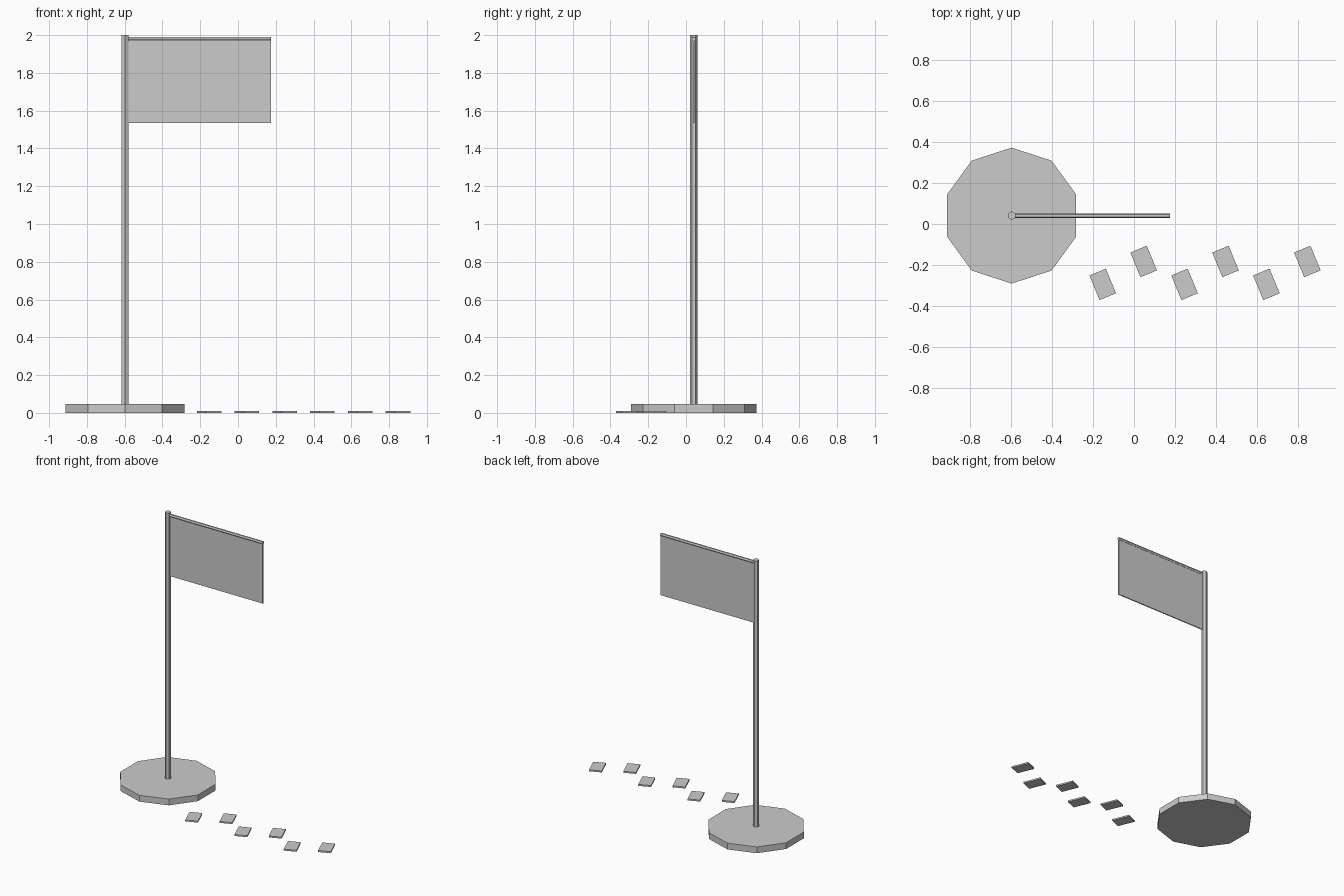
import bpy
from math import pi, radians

cube = bpy.data.objects.get("Cube")
if cube:
    bpy.data.objects.remove(cube, do_unlink=True)

# Single plain grey
grey = bpy.data.materials.new("plain_grey")
grey.use_nodes = True
colour = (0.6, 0.6, 0.6, 1)
grey.diffuse_color = colour
grey.node_tree.nodes["Principled BSDF"].inputs["Base Color"].default_value = colour


def finish(name):
    obj = bpy.context.object
    obj.name = name
    obj.data.materials.append(grey)
    return obj


def prism(name, sides, radius, length, centre, rotation=(0, 0, 0)):
    bpy.ops.mesh.primitive_cylinder_add(vertices=sides, radius=radius, depth=length,
                                        location=centre, rotation=rotation)
    return finish(name)


def box(name, size, centre, turn=0):
    bpy.ops.mesh.primitive_cube_add(size=1, location=centre, rotation=(0, 0, turn))
    obj = finish(name)
    obj.scale = size
    return obj


POLE_X, POLE_Y = -0.598, 0.041
FLAG_LEFT, FLAG_RIGHT = -0.598, 0.175
flag_mid = (FLAG_LEFT + FLAG_RIGHT) / 2
flag_len = FLAG_RIGHT - FLAG_LEFT

# Ten-sided base and six-sided pole
prism("base", 10, 0.332, 0.046, (POLE_X, POLE_Y, 0.023))
prism("pole", 6, 0.021, 1.96, (POLE_X, POLE_Y, 1.02))

# Banner hanging from a thin crossbar
prism("crossbar", 6, 0.0115, flag_len, (flag_mid, POLE_Y, 1.979), (0, pi / 2, 0))
box("banner", (flag_len, 0.008, 0.44), (flag_mid, POLE_Y, 1.755))

# Trail of alternating stepping plates
for i in range(6):
    y = -0.183 if i % 2 else -0.295
    box(f"step_plate_{i + 1}", (0.087, 0.13, 0.011), (-0.153 + 0.2 * i, y, 0.0055), radians(22.5))
